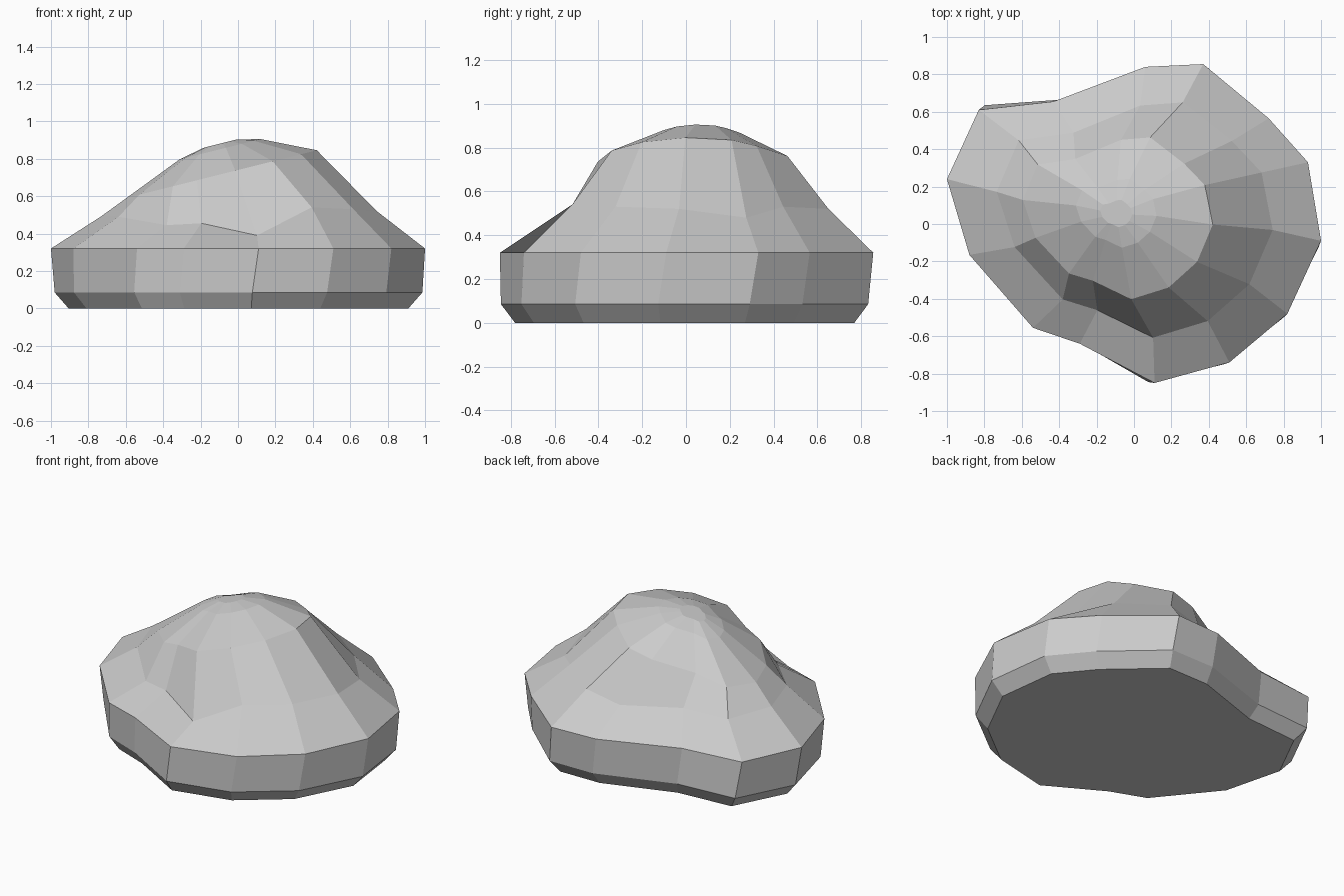
import bpy, bmesh
from math import sin, cos, radians

if "Cube" in bpy.data.objects:
    bpy.data.objects.remove(bpy.data.objects["Cube"])

# Widest outline of the boulder, counter-clockwise from the right
outline = [(1.0, -.09), (.93, .33), (.72, .565), (.37, .855), (.06, .84),
           (-.43, .655), (-.83, .61), (-1.0, .24), (-.88, -.165), (-.54, -.555),
           (-.29, -.64), (.11, -.85), (.51, -.74), (.82, -.48)]
# Uneven heights of the shoulder ring
shoulder = [.52, .48, .53, .52, .47, .49, .48, .49, .49, .445, .455, .39, .54, .53]

bm = bmesh.new()


def ring(scale, twist, dx, dy, height, tilt=0.0):
    """Scaled, twisted copy of the outline; height is a number or a list."""
    c, s = cos(radians(twist)), sin(radians(twist))
    verts = []
    for i, (x, y) in enumerate(outline):
        px = (x * c - y * s) * scale + dx
        py = (x * s + y * c) * scale + dy
        z = height[i] if isinstance(height, list) else height + tilt * px
        verts.append(bm.verts.new((px, py, z)))
    return verts


rings = [
    ring(.915, -2.2, 0, 0, 0),                  # foot
    ring(.99, -2.2, 0, 0, .085),                # foot bevel
    ring(1.0, 0, 0, 0, .32),                    # upright side
    ring(.735, 1.5, .005, .015, shoulder),      # shoulder
    ring(.505, 2, -.085, .025, .74, .25),       # upper slope
    ring(.215, 2, -.095, .055, .875, .25),      # crown
    ring(.085, 2, -.095, .055, .905, .25),      # cap
]
n = len(outline)
for a, b in zip(rings, rings[1:]):
    for i in range(n):
        j = (i + 1) % n
        bm.faces.new((a[i], a[j], b[j], b[i]))
bm.faces.new(rings[0][::-1])
bm.faces.new(rings[-1])
bmesh.ops.recalc_face_normals(bm, faces=bm.faces)

mesh = bpy.data.meshes.new("boulder")
bm.to_mesh(mesh)
bm.free()
bpy.context.collection.objects.link(bpy.data.objects.new("boulder", mesh))
